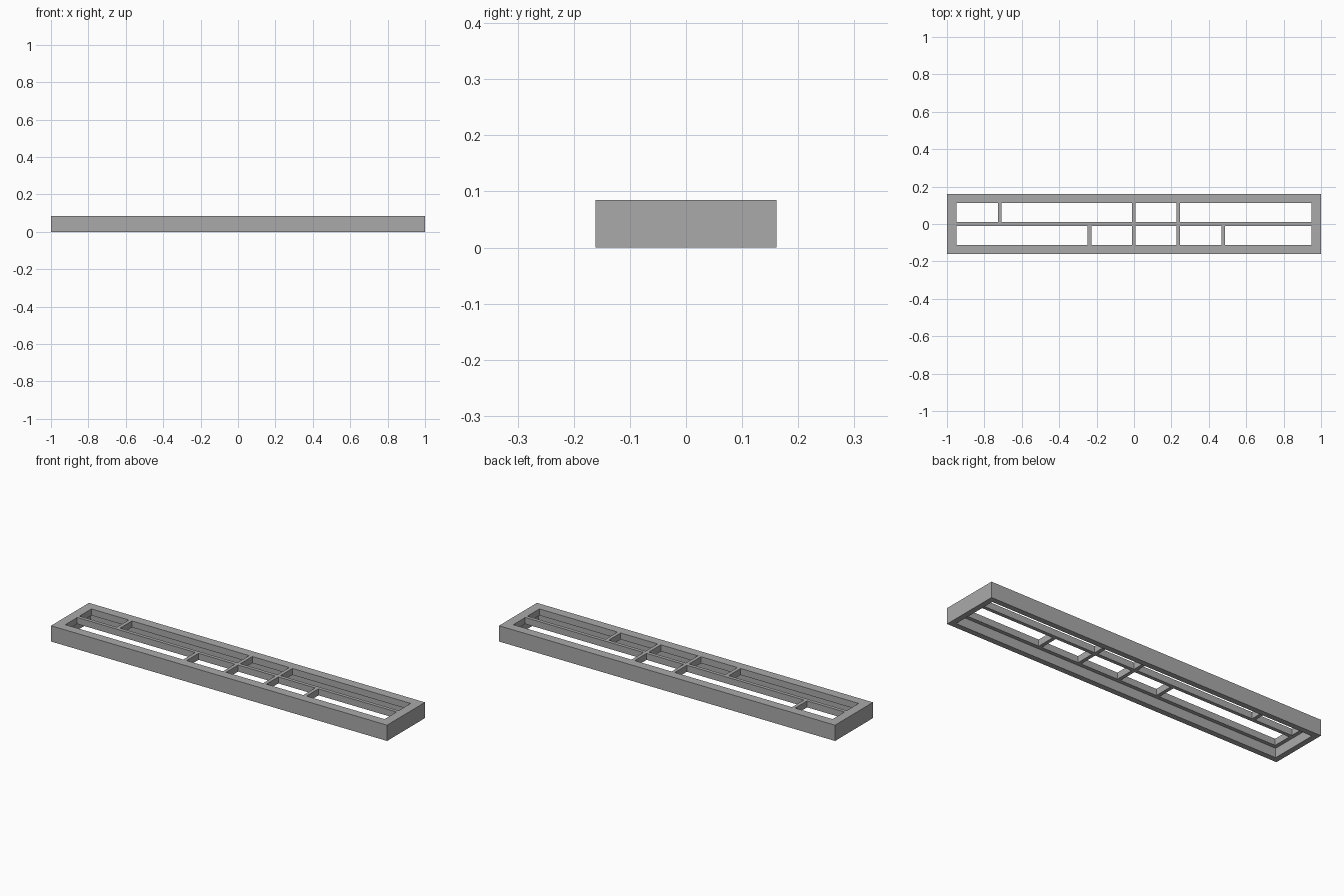
import bpy
import bmesh

old = bpy.data.objects.get("Cube")
if old:
    bpy.data.objects.remove(old, do_unlink=True)

HALF_X, HALF_Y, HEIGHT = 1.0, 0.161, 0.085
LIP, SKIRT = 0.05, 0.03       # rim widths at the top and at the bottom
BAR_BASE, BAR = 0.05, 0.019   # underside and width of the bars

grey = bpy.data.materials.new("plain_grey")
grey.use_nodes = True
colour = (0.4, 0.4, 0.4, 1)
grey.diffuse_color = colour
grey.node_tree.nodes["Principled BSDF"].inputs["Base Color"].default_value = colour


def add_object(name, bm):
    bmesh.ops.recalc_face_normals(bm, faces=bm.faces)
    mesh = bpy.data.meshes.new(name)
    bm.to_mesh(mesh)
    bm.free()
    mesh.materials.append(grey)
    obj = bpy.data.objects.new(name, mesh)
    bpy.context.collection.objects.link(obj)
    return obj


def add_ring(name, profile):
    """Sweep a closed (inset, z) profile around the rectangle."""
    bm = bmesh.new()
    loops = []
    for inset, z in profile:
        x, y = HALF_X - inset, HALF_Y - inset
        loops.append([bm.verts.new((sx * x, sy * y, z))
                      for sx, sy in ((-1, -1), (1, -1), (1, 1), (-1, 1))])
    for i, a in enumerate(loops):
        b = loops[(i + 1) % len(loops)]
        for j in range(4):
            k = (j + 1) % 4
            bm.faces.new((a[j], a[k], b[k], b[j]))
    return add_object(name, bm)


def add_bar(name, x0, x1, y0, y1):
    """Box between the bar underside and the top of the frame."""
    bm = bmesh.new()
    bmesh.ops.create_cube(bm, size=1)
    for v in bm.verts:
        v.co.x = x1 if v.co.x > 0 else x0
        v.co.y = y1 if v.co.y > 0 else y0
        v.co.z = HEIGHT if v.co.z > 0 else BAR_BASE
    return add_object(name, bm)


# Outer frame: wide lip above a thinner skirt
add_ring("outer_frame", [(0, 0), (0, HEIGHT), (LIP, HEIGHT), (LIP, BAR_BASE),
                         (SKIRT, BAR_BASE), (SKIRT, 0)])

# Long centre bar
inner_x, inner_y, half = HALF_X - LIP, HALF_Y - LIP, BAR / 2
add_bar("centre_bar", -inner_x, inner_x, -half, half)

# Short cross bars in the back and front rows
rows = {"back": (1, (-0.718, -0.002, 0.237)),
        "front": (-1, (-0.238, -0.002, 0.237, 0.476))}
for row, (side, places) in rows.items():
    y0, y1 = sorted((side * half, side * inner_y))
    for n, x in enumerate(places, 1):
        add_bar(f"{row}_cross_bar_{n}", x - half, x + half, y0, y1)
